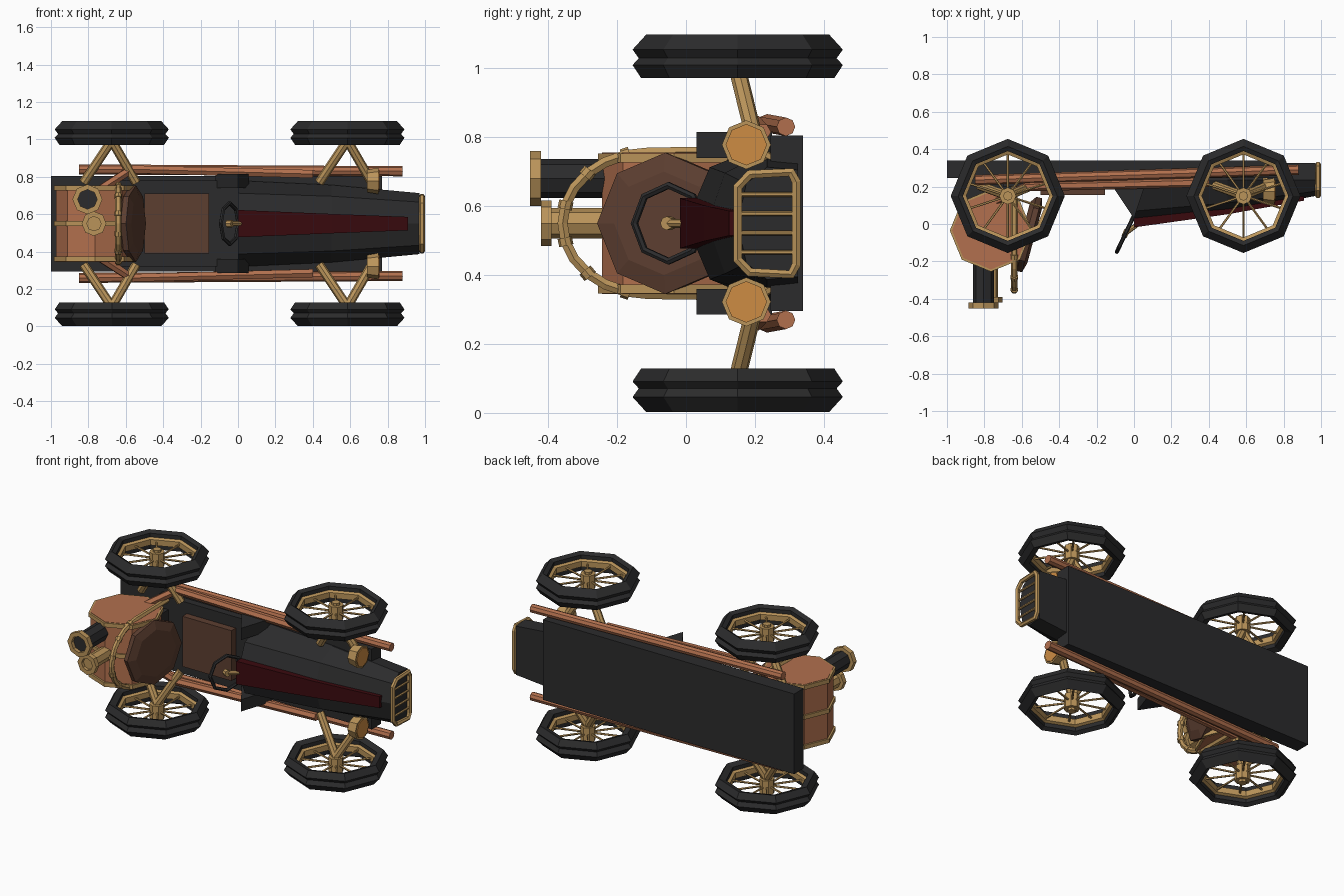
import bpy, bmesh, math
from mathutils import Vector

if "Cube" in bpy.data.objects:
    bpy.data.objects.remove(bpy.data.objects["Cube"])

# The car lies on its side: nose to +x, roof to -y, width along z
CZ = 0.55
V = Vector

def mat(name, rgb):
    m = bpy.data.materials.new(name)
    lin = [((c / 255 + 0.055) / 1.055) ** 2.4 for c in rgb]
    m.diffuse_color = (*lin, 1)
    m.use_nodes = True
    m.node_tree.nodes["Principled BSDF"].inputs["Base Color"].default_value = m.diffuse_color
    return m

BLACK = mat("black", (43, 43, 44))
COPPER = mat("copper", (178, 112, 78))
BRASS = mat("brass", (186, 148, 90))
BROWN = mat("brown leather", (92, 62, 48))
RED = mat("dark red", (58, 10, 14))
LENS = mat("amber lens", (205, 140, 68))

def loft(name, rings, m, closed=False):
    """Skin a list of point loops; closed joins last to first, else caps the ends."""
    bm = bmesh.new()
    vs = [[bm.verts.new(p) for p in r] for r in rings]
    n, k = len(rings[0]), len(rings)
    for i in range(k if closed else k - 1):
        a, b = vs[i], vs[(i + 1) % k]
        for j in range(n):
            bm.faces.new((a[j], a[(j + 1) % n], b[(j + 1) % n], b[j]))
    if not closed:
        bm.faces.new(vs[0])
        bm.faces.new(vs[-1])
    bmesh.ops.recalc_face_normals(bm, faces=bm.faces)
    me = bpy.data.meshes.new(name)
    bm.to_mesh(me)
    bm.free()
    me.materials.append(m)
    o = bpy.data.objects.new(name, me)
    bpy.context.collection.objects.link(o)
    return o

def ring(c, axis, r, n=8):
    """Loop of n points round an axis, first corner in a main direction."""
    axis = V(axis).normalized()
    ref = V((0, 1, 0)) if abs(axis.y) < 0.9 else V((1, 0, 0))
    u = axis.cross(ref).normalized()
    w = axis.cross(u)
    return [V(c) + r * (u * math.cos(t) + w * math.sin(t))
            for t in (2 * math.pi * i / n for i in range(n))]

def rod(name, a, b, r, m, n=8, r2=None):
    a, b = V(a), V(b)
    return loft(name, [ring(a, b - a, r, n), ring(b, b - a, r2 or r, n)], m)

def lathe(name, c, axis, profile, m, n=8):
    ax = V(axis).normalized()
    return loft(name, [ring(V(c) + ax * h, ax, r, n) for r, h in profile], m, True)

def box(name, x, y, z, m):
    return loft(name, [[(i, y[0], z[0]), (i, y[1], z[0]), (i, y[1], z[1]), (i, y[0], z[1])]
                       for i in x], m)

def pipe(name, pts, r, m, cyclic=False):
    cu = bpy.data.curves.new(name, 'CURVE')
    cu.dimensions = '3D'
    cu.bevel_depth = r
    cu.bevel_resolution = 1
    cu.use_fill_caps = True
    s = cu.splines.new('POLY')
    s.points.add(len(pts) - 1)
    for p, q in zip(s.points, pts):
        p.co = (*q, 1)
    s.use_cyclic_u = cyclic
    s.use_smooth = False
    cu.materials.append(m)
    o = bpy.data.objects.new(name, cu)
    bpy.context.collection.objects.link(o)

# Chassis slab and cockpit floor
box("chassis", (-1.0, 0.77), (0.245, 0.34), (0.295, 0.805), BLACK)
box("cockpit_floor", (-0.7, 0.02), (0.2, 0.26), (0.32, 0.78), BLACK)

# Tapered bonnet
def arch(x, top, hw):
    yb = 0.235
    pts = [(x, yb - (yb - top) * math.sin(math.pi * i / 4), CZ + hw * math.cos(math.pi * i / 4))
           for i in range(5)]
    return pts + [(x, 0.325, CZ - hw * 0.95), (x, 0.325, CZ + hw * 0.95)]
loft("bonnet", [arch(0, 0, 0.23), arch(0.5, 0.062, 0.207), arch(0.97, 0.15, 0.163)], BLACK)

# Red stripe along the bonnet
loft("bonnet_stripe", [[(x, y, CZ - h), (x, y, CZ + h), (x, y + 0.05, CZ + h), (x, y + 0.05, CZ - h)]
                       for x, y, h in ((0, -0.018, 0.073), (0.5, 0.052, 0.052), (0.91, 0.125, 0.036))], RED)

# Radiator grille
half = [(0.15, 0.105), (0.185, 0.142), (0.305, 0.148), (0.32, 0.12)]
loop = [(0.984, y, CZ + w) for y, w in half] + [(0.984, y, CZ - w) for y, w in reversed(half)]
pipe("grille_frame", loop, 0.015, BRASS, True)
for i in range(4):
    z = CZ + (i - 1.5) * 0.056
    rod("grille_bar", (0.984, 0.15, z), (0.984, 0.32, z), 0.007, BRASS, 6)

# Wheels
TYRE = [(0.24, -0.05), (0.265, -0.064), (0.305, -0.02), (0.287, 0.005),
        (0.305, 0.025), (0.28, 0.063), (0.24, 0.05)]
RIM = [(0.222, -0.018), (0.25, -0.03), (0.25, 0.03), (0.222, 0.018)]
for x in (-0.675, 0.585):
    for s in (-1, 1):
        c = V((x, 0.15, CZ + s * 0.484))
        lathe("tyre", c, (0, 0, -s), TYRE, BLACK)
        lathe("rim", c, (0, 0, 1), RIM, BRASS)
        rod("hub", c - V((0, 0, 0.045)), c + V((0, 0, 0.045)), 0.045, BRASS)
        rod("hub_cap", c, c + V((0, 0, s * 0.06)), 0.025, BRASS)
        for i in range(10):
            t = math.pi * (0.5 + i / 5)
            d = V((math.cos(t), math.sin(t), 0))
            rod("spoke", c + d * 0.03, c + d * 0.235, 0.0065, BRASS, 5)
        # V-shaped suspension arms
        for dx in (-0.15, 0.13):
            rod("suspension_arm", c - V((0, 0, s * 0.04)),
                (x + dx, 0.205, CZ + s * 0.22), 0.025, BRASS)

# Seat cushion and round tilted backrest
box("seat_cushion", (-0.5, -0.155), (0.155, 0.22), (0.39, 0.71), BROWN)
ax = V((1, -0.27, 0)).normalized()
bc = V((-0.565, -0.055, CZ))
loft("seat_back", [ring(bc - ax * 0.035, ax, 0.17), ring(bc - ax * 0.01, ax, 0.205),
                   ring(bc + ax * 0.02, ax, 0.205), ring(bc + ax * 0.035, ax, 0.15)], BROWN)

# Steering wheel and column
ax = V((0.89, -0.42, 0)).normalized()
sc = V((-0.045, -0.05, CZ))
pipe("steering_wheel", ring(sc, ax, 0.11, 8), 0.011, BLACK, True)
rod("steering_hub", sc - ax * 0.015, sc + ax * 0.015, 0.02, BRASS)
rod("steering_column", sc, (0.06, 0.03, CZ), 0.013, BRASS)

# Cowl wings, headlights, exhaust pipes on both sides
for s in (-1, 1):
    tri = [(-0.12, 0.21), (0.0, 0.03), (0.06, 0.21), (0.06, 0.25), (-0.12, 0.25)]
    loft("cowl_wing", [[(x, y, CZ + s * w) for x, y in tri] for w in (0.19, 0.265)], BLACK)
    z = CZ + s * 0.228
    rod("headlight", (0.69, 0.175, z), (0.752, 0.175, z), 0.06, BRASS, 8, 0.071)
    rod("headlight_lens", (0.745, 0.175, z), (0.757, 0.175, z), 0.06, LENS)
    rod("headlight_stalk", (0.715, 0.175, z), (0.70, 0.26, CZ + s * 0.18), 0.015, BRASS, 6)
    rod("long_exhaust", (0.88, 0.29, CZ + s * 0.28), (-0.85, 0.235, CZ + s * 0.29), 0.027, COPPER)
    pipe("short_exhaust", [(0.4, 0.222, CZ + s * 0.265), (-0.57, 0.2, CZ + s * 0.29),
                           (-0.74, 0.12, CZ + s * 0.18)], 0.025, COPPER)

# Boiler barrel with brass bands
B = V((-0.765, -0.035, CZ))
rod("boiler", B - V((0, 0, 0.205)), B + V((0, 0, 0.205)), 0.208, COPPER)
for dz in (-0.19, 0, 0.19):
    lathe("boiler_band", B + V((0, 0, dz)), (0, 0, 1),
          [(0.2, -0.013), (0.22, -0.013), (0.22, 0.013), (0.2, 0.013)], BRASS)
box("boiler_saddle", (-0.9, -0.63), (0.1, 0.26), (0.4, 0.7), BLACK)

# Black chimney with brass flange, and brass steam pipe
rod("chimney", (-0.805, -0.1, 0.68), (-0.805, -0.43, 0.68), 0.057, BLACK)
lathe("chimney_flange", (-0.805, -0.437, 0.68), (0, 1, 0),
      [(0.052, -0.016), (0.08, -0.016), (0.08, 0.016), (0.052, 0.016)], BRASS)
rod("steam_pipe", (-0.77, -0.1, CZ), (-0.77, -0.4, CZ), 0.044, BRASS)
lathe("steam_pipe_flange", (-0.77, -0.405, CZ), (0, 1, 0),
      [(0.038, -0.015), (0.066, -0.015), (0.066, 0.015), (0.038, 0.015)], BRASS)

# Roll hoop behind the seat
hoop = [(-0.64, -0.11 - 0.248 * math.sin(math.pi * i / 12), CZ + 0.205 * math.cos(math.pi * i / 12))
        for i in range(13)]
pipe("roll_hoop", [(-0.64, 0.23, CZ + 0.21)] + hoop + [(-0.64, 0.23, CZ - 0.21)], 0.017, BRASS)
for p in hoop[1:-1:2]:
    t = V((0, -(p[2] - CZ), p[1] + 0.11)).normalized()
    rod("hoop_collar", V(p) - t * 0.012, V(p) + t * 0.012, 0.021, BRASS)
